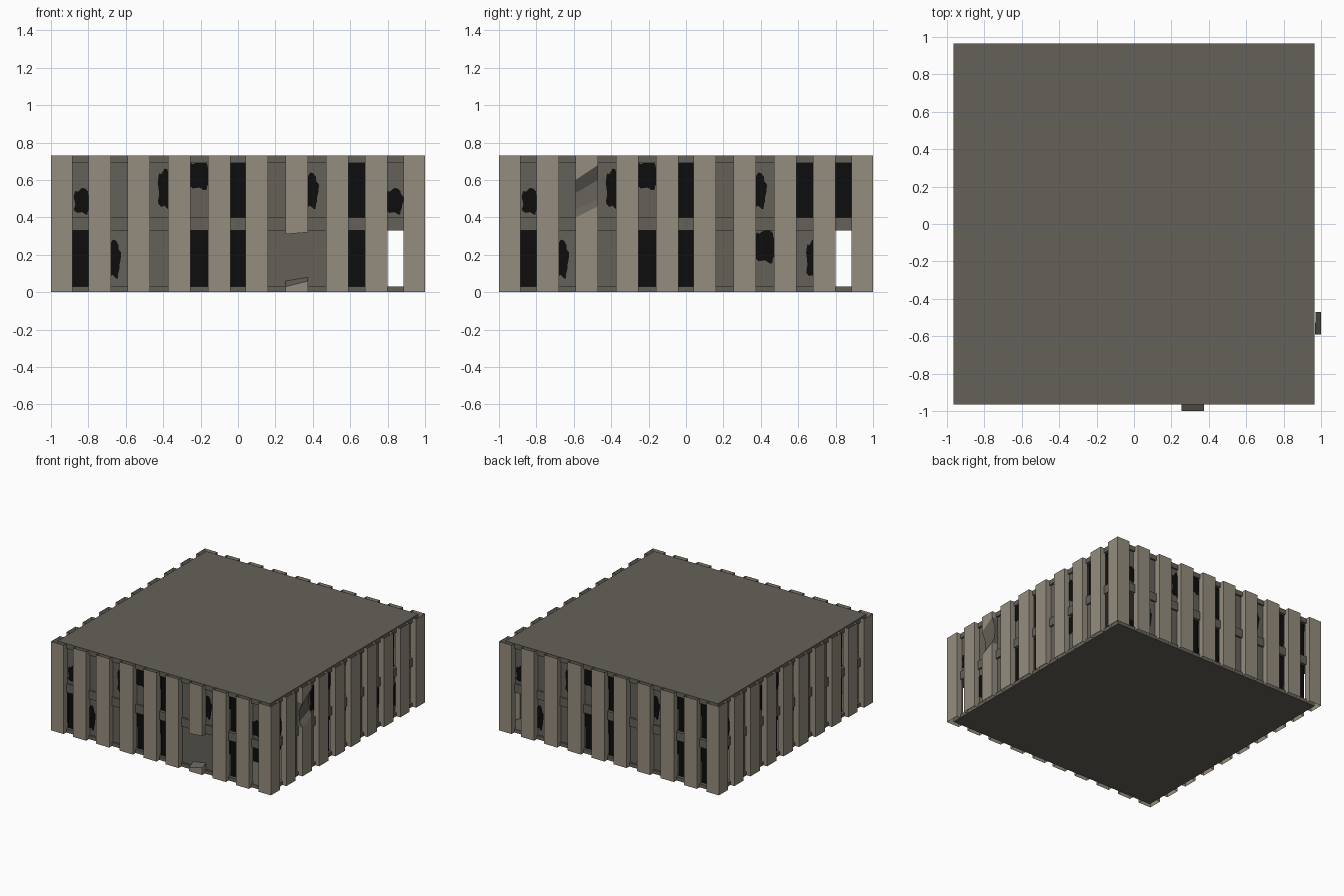
import bpy, bmesh, math
from mathutils import Matrix

if "Cube" in bpy.data.objects:
    bpy.data.objects.remove(bpy.data.objects["Cube"])

def material(name, rgb):
    m = bpy.data.materials.new(name)
    m.diffuse_color = (*rgb, 1)
    m.use_nodes = True
    m.node_tree.nodes["Principled BSDF"].inputs["Base Color"].default_value = m.diffuse_color
    return m

STONE = material("pale stone", (0.30, 0.265, 0.21))
GREY = material("dark concrete", (0.127, 0.120, 0.098))
BLACK = material("black interior", (0.004, 0.004, 0.004))

TOP, S, W = 0.73, 0.965, 0.95        # height, slab half width, wall plane
FLOORS = [(0.03, 0.33), (0.40, 0.69)]
COLS = [(-1, -0.885), (-0.80, -0.68), (-0.59, -0.47), (-0.375, -0.255), (-0.16, -0.04),
        (0.04, 0.16), (0.255, 0.375), (0.47, 0.59), (0.68, 0.80), (0.885, 1)]
GAPS = [(COLS[i][1], COLS[i + 1][0]) for i in range(9)]


class Part:
    """Collects faces given as (along, outward, up) for one side, turned k quarter turns."""
    def __init__(self, name, k, mats):
        self.bm, self.name, self.k, self.mats = bmesh.new(), name, k, mats

    def face(self, pts, mat=0):
        f = self.bm.faces.new([self.bm.verts.new((u, -d, z)) for u, d, z in pts])
        f.material_index = mat

    def panel(self, u0, u1, z0, z1, d, mat=0):
        self.face([(u0, d, z0), (u1, d, z0), (u1, d, z1), (u0, d, z1)], mat)

    def done(self):
        self.bm.transform(Matrix.Rotation(self.k * math.pi / 2, 4, 'Z'))
        me = bpy.data.meshes.new(self.name)
        self.bm.to_mesh(me)
        self.bm.free()
        for m in self.mats:
            me.materials.append(m)
        bpy.context.collection.objects.link(bpy.data.objects.new(self.name, me))


def box(name, half, z0, z1, mat):
    bm = bmesh.new()
    bmesh.ops.create_cube(bm, size=1, matrix=Matrix.Translation((0, 0, (z0 + z1) / 2))
                          @ Matrix.Diagonal((2 * half, 2 * half, z1 - z0, 1)))
    p = Part(name, 0, [mat])
    p.bm.free()
    p.bm = bm
    p.done()


def column(p, u0, u1, left, right, mats):
    """Open-topped pilaster; left and right are (outward, up) profiles from bottom to top."""
    for i in range(len(left) - 1):
        (a, za), (b, zb) = left[i:i + 2]
        (c, zc), (e, ze) = right[i:i + 2]
        m = mats[i]
        p.face([(u0, a, za), (u1, c, zc), (u1, e, ze), (u0, b, zb)], m)
        if zb > za and u0 > -1:
            p.face([(u0, W, za), (u0, a, za), (u0, b, zb), (u0, W, zb)], m)
        if ze > zc and u1 < 1:
            p.face([(u1, c, zc), (u1, W, zc), (u1, W, ze), (u1, e, ze)], m)


def blob(p, gap, u0, u1, z0, z1):
    """Ragged hole drawn as a thin black plate, clipped to its gap."""
    a, b = gap
    pts = []
    for i in range(28):
        t = i * math.tau / 28
        r = 1 + 0.10 * math.sin(5 * t + 1) + 0.07 * math.sin(9 * t)
        c, s = math.cos(t), math.sin(t)
        u = (u0 + u1) / 2 + (u1 - u0) / 2 * r * math.copysign(abs(c) ** 0.6, c)
        z = (z0 + z1) / 2 + (z1 - z0) / 2 * r * math.copysign(abs(s) ** 0.7, s)
        lo, hi = FLOORS[0] if z1 < 0.35 else FLOORS[1]
        pts.append((a + (b - a) * min(max(u, 0), 1), W + 0.004, min(max(z, lo), hi)))
    p.face(pts)


# Slabs and dark core
box("floor_slab", S, 0, 0.03, GREY)
box("middle_slab", S, 0.33, 0.40, GREY)
box("roof_slab", S, 0.69, TOP, GREY)
box("lower_core", 0.63, 0.03, 0.33, BLACK)
box("upper_core", 0.63, 0.40, 0.69, BLACK)

# Window patterns: (gap, floor) fully black or open, and ragged holes
DARK = {(0, 0), (3, 0), (4, 0), (4, 1), (7, 0), (7, 1), (8, 0), (8, 1)}
HOLES = [(0, 0.1, 1.1, 0.42, 0.55), (1, -0.3, 0.55, 0.08, 0.27), (2, 0.45, 1.2, 0.45, 0.65),
         (3, -0.1, 1.1, 0.55, 0.70), (6, -0.3, 0.55, 0.45, 0.63)]

for k, side in enumerate(("front", "right", "back", "left")):
    dark, holes, opened = set(DARK), list(HOLES), {(0, 0)}
    if k == 0:
        opened = {(8, 0)}
        dark.discard((8, 1))
        holes.append((8, -0.1, 0.95, 0.42, 0.55))
    if k == 1:
        opened.add((8, 0))
        dark.discard((7, 0))
        holes += [(6, -0.1, 1.1, 0.16, 0.33), (7, 0.6, 1.3, 0.08, 0.27)]

    # Walls and windows
    wall = Part(side + "_wall", k, [GREY])
    glass = Part(side + "_dark_windows", k, [BLACK])
    for z0, z1 in FLOORS:
        for u0, u1 in COLS:
            wall.panel(max(u0, -W), min(u1, W), z0, z1, W)
    for g, (u0, u1) in enumerate(GAPS):
        for f, (z0, z1) in enumerate(FLOORS):
            if (g, f) in opened:
                continue
            if (g, f) in dark:
                glass.panel(u0, u1, z0, z1, W - 0.01)
            else:
                wall.panel(u0, u1, z0, z1, W)
    for g, *h in holes:
        blob(glass, GAPS[g], *h)
    wall.done()
    glass.done()

    # Columns, two of them damaged
    cols = Part(side + "_columns", k, [STONE, GREY])
    for i, (u0, u1) in enumerate(COLS):
        full = [(1, 0), (1, TOP)]
        if k == 0 and i == 6:
            column(cols, u0, u1, [(1, 0.31), (1, TOP)], [(1, 0.32), (1, TOP)], [0])
            column(cols, u0, u1, [(1, 0), (1, 0.03), (W, 0.06)],
                   [(1, 0), (1, 0.06), (W, 0.08)], [0, 1])
        elif k == 1 and i == 2:
            column(cols, u0, u1,
                   [(1, 0), (1, 0.40), (0.972, 0.44), (0.968, 0.53), (1, 0.60), (1, TOP)],
                   [(1, 0), (1, 0.46), (0.980, 0.50), (0.970, 0.60), (1, 0.68), (1, TOP)],
                   [0, 1, 1, 1, 0])
        else:
            column(cols, u0, u1, full, full, [0])
    cols.done()
